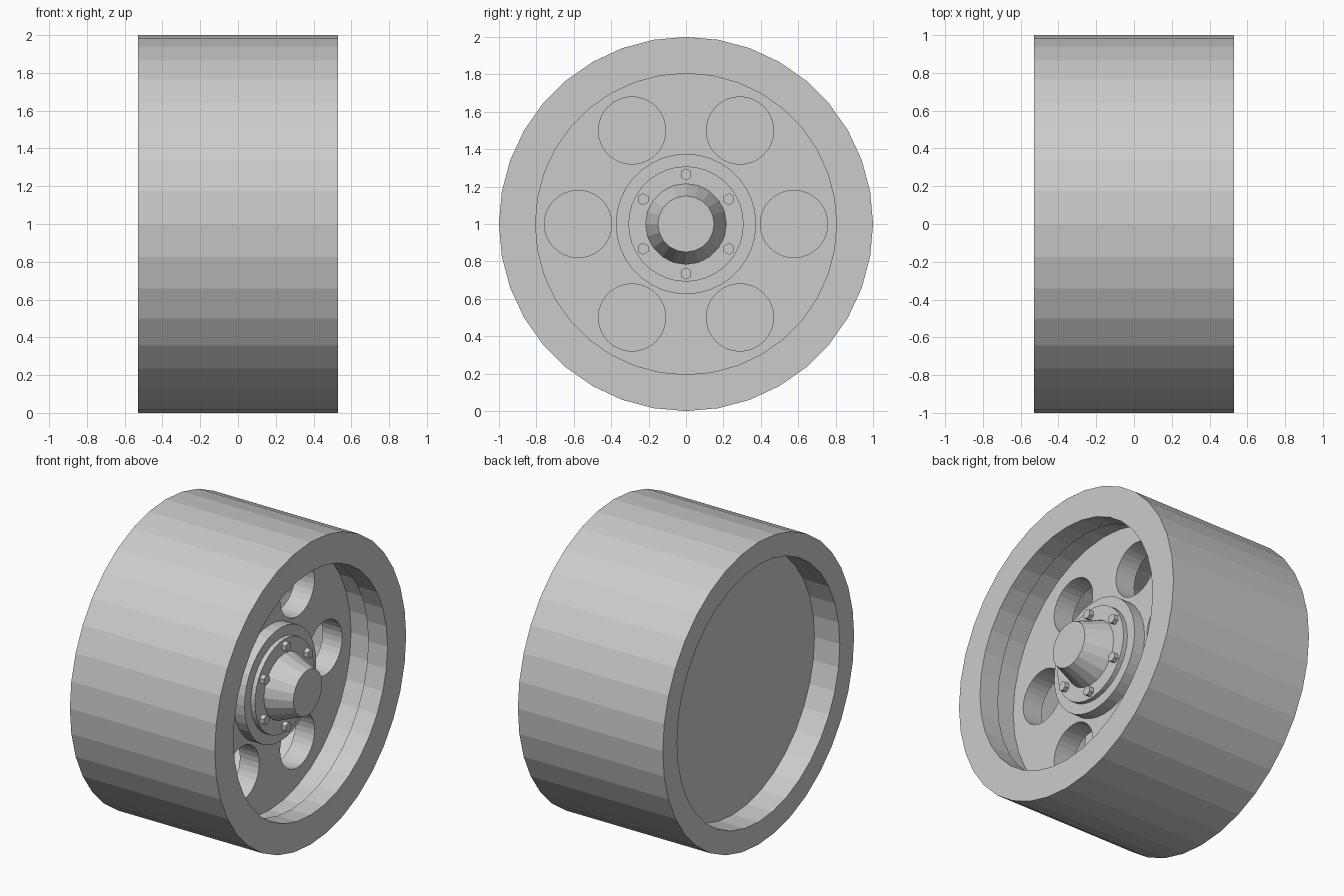
import bpy, bmesh
from math import sin, cos, pi, radians

if "Cube" in bpy.data.objects:
    bpy.data.objects.remove(bpy.data.objects["Cube"])

CZ = 1.0  # axle height


def lathe(bm, profile, sides, y=0.0, z=CZ, closed=False):
    """Spin (x, radius) points round an axle parallel to x."""
    rings = []
    for x, r in profile:
        rings.append([bm.verts.new((x, y + r * sin(2 * pi * i / sides),
                                    z + r * cos(2 * pi * i / sides)))
                      for i in range(sides)])
    pairs = list(zip(rings, rings[1:]))
    if closed:
        pairs.append((rings[-1], rings[0]))
    for a, b in pairs:
        for i in range(sides):
            j = (i + 1) % sides
            bm.faces.new((a[i], a[j], b[j], b[i]))
    if not closed:
        bm.faces.new(rings[0])
        bm.faces.new(rings[-1])


def finish(name, bm):
    bmesh.ops.recalc_face_normals(bm, faces=bm.faces)
    me = bpy.data.meshes.new(name)
    bm.to_mesh(me)
    bm.free()
    ob = bpy.data.objects.new(name, me)
    bpy.context.collection.objects.link(ob)
    return ob


def part(name, profile, sides=36, closed=False):
    bm = bmesh.new()
    lathe(bm, profile, sides, closed=closed)
    return finish(name, bm)


# Tyre, with a narrower lip on the outer side
part("tyre", [(-.53, .85), (-.53, 1), (.53, 1), (.53, .805),
              (.39, .805), (.39, .85)], closed=True)
part("back_plate", [(-.345, .852), (-.33, .852)])

# Wheel disc with six round holes
disc = part("wheel_disc", [(.09, .852), (.232, .852)])
bm = bmesh.new()
for k in range(6):
    a = k * pi / 3
    lathe(bm, [(-.1, .18), (.4, .18)], 32, .577 * cos(a), CZ + .577 * sin(a))
cutter = finish("hole_cutter", bm)
cutter.hide_render = True
mod = disc.modifiers.new("holes", 'BOOLEAN')
mod.operation = 'DIFFERENCE'
mod.solver = 'EXACT'
mod.object = cutter
bpy.context.view_layer.objects.active = disc
bpy.ops.object.modifier_apply(modifier=mod.name)
bpy.data.objects.remove(cutter)

# Stepped hub flange and tapered cap
part("hub_flange", [(.22, .375), (.31, .375), (.31, .308), (.34, .308)])
part("hub_cap", [(.33, .22), (.51, .15)], 20)

# Hexagonal wheel nuts
bm = bmesh.new()
for k in range(6):
    a = radians(30 + 60 * k)
    lathe(bm, [(.33, .032), (.37, .032), (.37, .025)], 6,
          .265 * cos(a), CZ + .265 * sin(a))
finish("wheel_nuts", bm)
